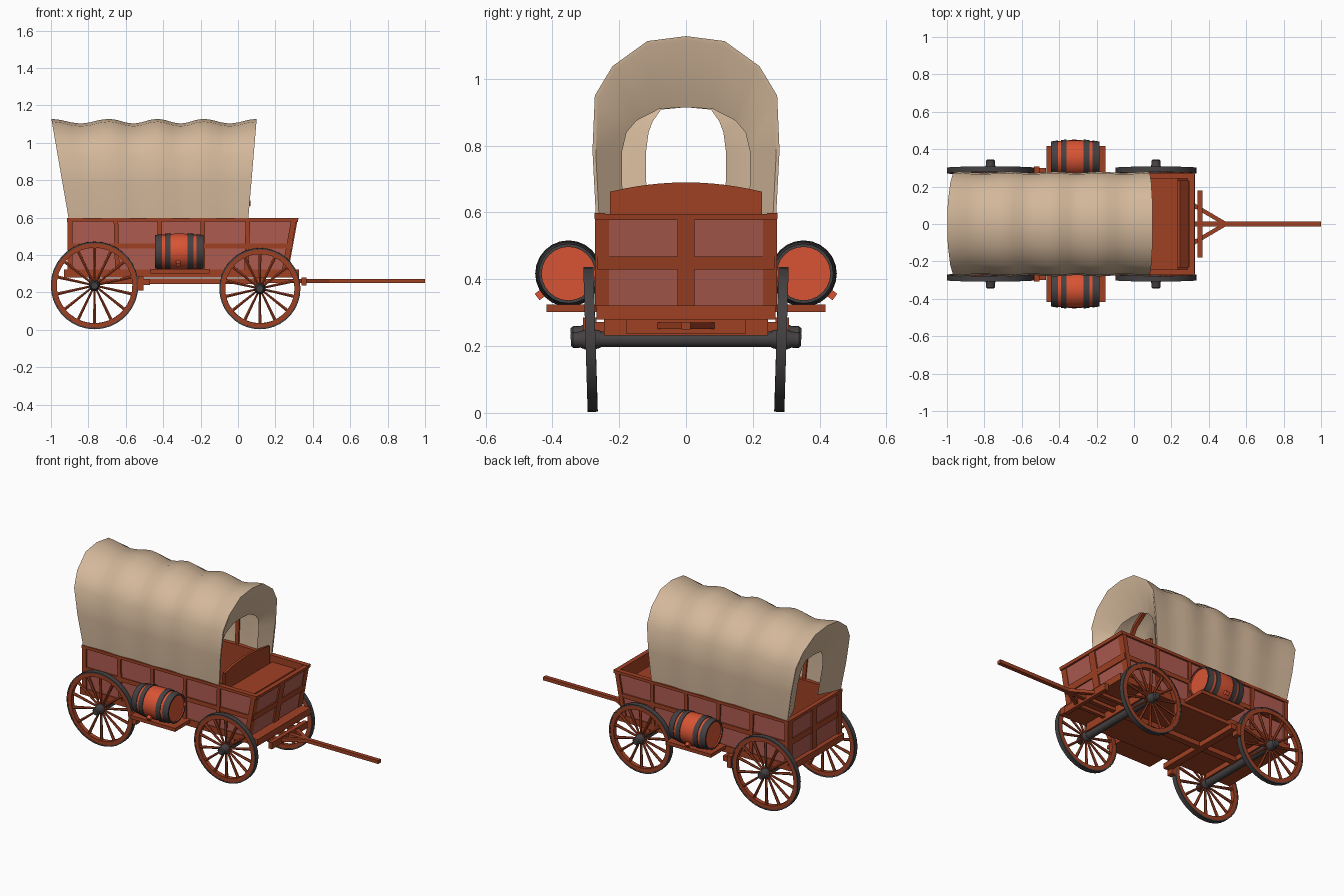
import bpy, bmesh, math
from mathutils import Matrix, Vector

if "Cube" in bpy.data.objects:
    bpy.data.objects.remove(bpy.data.objects["Cube"])


def material(name, rgb):
    m = bpy.data.materials.new(name)
    m.diffuse_color = (*rgb, 1)
    m.use_nodes = True
    m.node_tree.nodes["Principled BSDF"].inputs["Base Color"].default_value = m.diffuse_color
    return m


WOOD = material("brown wood", (0.35, 0.052, 0.017))
PANEL = material("faded red panel", (0.42, 0.105, 0.08))
BARREL = material("orange barrel wood", (0.69, 0.088, 0.034))
IRON = material("dark iron", (0.06, 0.053, 0.056))
CLOTH = material("tan canvas", (0.65, 0.475, 0.325))


def finish(name, bm, mat, M=None):
    bmesh.ops.remove_doubles(bm, verts=bm.verts, dist=1e-5)
    bmesh.ops.recalc_face_normals(bm, faces=bm.faces)
    for f in bm.faces:
        f.smooth = True
    for e in bm.edges:
        e.smooth = len(e.link_faces) == 2 and e.calc_face_angle() < 0.6
    if M is not None:
        bm.transform(M)
    me = bpy.data.meshes.new(name)
    bm.to_mesh(me)
    bm.free()
    me.materials.append(mat)
    ob = bpy.data.objects.new(name, me)
    bpy.context.collection.objects.link(ob)
    return ob


def skin(name, rings, mat, M=None):
    """Faces between successive rows of points."""
    bm = bmesh.new()
    rows = [[bm.verts.new(p) for p in r] for r in rings]
    for a, b in zip(rows, rows[1:]):
        for i in range(len(a) - 1):
            bm.faces.new((a[i], a[i + 1], b[i + 1], b[i]))
    bmesh.ops.dissolve_degenerate(bm, edges=bm.edges, dist=1e-6)
    return finish(name, bm, mat, M)


def lathe(name, prof, segs, mat, M):
    """Turn (radius, position) points about the local y axis."""
    ang = [2 * math.pi * i / segs for i in range(segs)] + [0]
    return skin(name, [[(r * math.cos(a), t, r * math.sin(a)) for a in ang] for r, t in prof], mat, M)


def band(name, r0, r1, t0, t1, segs, mat, M):
    lathe(name, [(r0, t0), (r1, t0), (r1, t1), (r0, t1), (r0, t0)], segs, mat, M)


def prism(name, pts, y0, y1, mat):
    """Extrude an x-z outline from y0 to y1."""
    bm = bmesh.new()
    a = [bm.verts.new((x, y0, z)) for x, z in pts]
    b = [bm.verts.new((x, y1, z)) for x, z in pts]
    bm.faces.new(a)
    bm.faces.new(b[::-1])
    for i in range(len(a)):
        j = (i + 1) % len(a)
        bm.faces.new((a[i], b[i], b[j], a[j]))
    return finish(name, bm, mat)


def box(name, x0, x1, y0, y1, z0, z1, mat=WOOD):
    return prism(name, [(x0, z0), (x1, z0), (x1, z1), (x0, z1)], y0, y1, mat)


def beam(name, p, q, w, h, mat=WOOD):
    p, q = Vector(p), Vector(q)
    d = q - p
    bm = bmesh.new()
    bmesh.ops.create_cube(bm, size=1)
    M = Matrix.Translation((p + q) / 2) @ d.to_track_quat('X', 'Z').to_matrix().to_4x4()
    return finish(name, bm, mat, M @ Matrix.Diagonal((d.length, w, h, 1)))


def front_x(z):
    return 0.26 + 0.05 * (z - 0.32) / 0.275


# Wagon bed: floor, side walls with panels, rails and posts
box("floor", -0.93, 0.325, -0.268, 0.268, 0.28, 0.322)
for s in (-1, 1):
    def side(name, x0, z0, z1, ya, yb, mat, over=0.0):
        prism(name, [(x0, z0), (front_x(z0) + over, z0), (front_x(z1) + over, z1), (x0, z1)], s * ya, s * yb, mat)
    side("side_wall", -0.9, 0.32, 0.59, 0.245, 0.256, WOOD)
    side("side_panel", -0.9, 0.32, 0.585, 0.256, 0.262, PANEL)
    side("top_rail", -0.915, 0.58, 0.598, 0.243, 0.274, WOOD, 0.012)
    side("middle_rail", -0.905, 0.435, 0.462, 0.26, 0.27, WOOD)
    for x, lean in ((-0.9, 0), (-0.645, -0.008), (-0.415, -0.003), (-0.19, 0.003), (0.045, 0.008)):
        prism("side_post", [(x - 0.012, 0.31), (x + 0.012, 0.31), (x + 0.012 + lean, 0.592),
                            (x - 0.012 + lean, 0.592)], s * 0.258, s * 0.272, WOOD)
    prism("front_corner_post", [(0.235, 0.32), (0.264, 0.32), (0.314, 0.592), (0.285, 0.592)],
          s * 0.23, s * 0.272, WOOD)
    box("rear_corner_post", -0.912, -0.885, s * 0.23, s * 0.272, 0.32, 0.592)

# End walls: slanted front and upright tailgate
for label, edge, d in (("front", front_x, 1), ("rear", lambda z: -0.9, -1)):
    def strip(name, z0, z1, a, b, y0, y1, mat):
        prism(label + name, [(edge(z0) + d * a, z0), (edge(z0) + d * b, z0),
                             (edge(z1) + d * b, z1), (edge(z1) + d * a, z1)], y0, y1, mat)
    strip("_wall", 0.32, 0.59, -0.014, -0.004, -0.25, 0.25, WOOD)
    strip("_panel", 0.32, 0.585, -0.004, 0.001, -0.25, 0.25, PANEL)
    strip("_top_rail", 0.577, 0.596, -0.016, 0.013, -0.272, 0.272, WOOD)
    strip("_middle_rail", 0.43, 0.468, 0, 0.009, -0.265, 0.265, WOOD)
    strip("_centre_post", 0.32, 0.58, 0, 0.01, -0.025, 0.025, WOOD)

# Seat with arched backrest
box("seat", 0.07, 0.235, -0.245, 0.245, 0.535, 0.555)
box("seat_riser", 0.09, 0.105, -0.245, 0.245, 0.32, 0.535)
arch = [(y, 0.69 - 0.028 * (y / 0.228) ** 2) for y in [0.228 * (i / 6 - 1) for i in range(13)]]
skin("seat_back", [[(0.05, y, 0.54) for y, z in arch], [(0.068, y, 0.54) for y, z in arch],
                   [(0.068, y, z) for y, z in arch], [(0.052, y, z) for y, z in arch],
                   [(0.05, y, 0.54) for y, z in arch]], WOOD)


# Canvas cover: half outline mirrored, sagging between the bows
def mirrored(half):
    return [(-y, z) for y, z in half] + [(y, z) for y, z in half[-2::-1]]


OUT = mirrored([(0.27, 0.592), (0.28, 0.785), (0.273, 0.95), (0.22, 1.038), (0.116, 1.113), (0, 1.128)])
FRONT_HOLE = mirrored([(0.19, 0.6), (0.192, 0.78), (0.178, 0.84), (0.148, 0.875), (0.08, 0.91), (0, 0.915)])
REAR_HOLE = mirrored([(0.118, 0.6), (0.12, 0.78), (0.112, 0.84), (0.1, 0.872), (0.075, 0.908), (0, 0.915)])
BOWS = [(-0.905, -0.998), (-0.65, -0.69), (-0.418, -0.43), (-0.19, -0.185), (0.055, 0.1)]


def ring(xb, xt, outline=OUT, ky=1.0, kz=1.0, dx=0.0):
    pts = [(y * ky, 0.592 + (z - 0.592) * kz) for y, z in outline]
    return [(xb + (xt - xb) * (z - 0.592) / 0.536 + dx, y, z) for y, z in pts]


rows = [ring(*BOWS[0], REAR_HOLE, dx=0.06), ring(*BOWS[0], ky=0.965, kz=0.975)]
STEPS = 6
for (b0, t0), (b1, t1) in zip(BOWS, BOWS[1:]):
    for i in range(STEPS):
        u = i / STEPS
        sag = math.sin(math.pi * u) ** 2
        rows.append(ring(b0 + (b1 - b0) * u, t0 + (t1 - t0) * u, ky=1 - 0.025 * sag, kz=1 - 0.048 * sag))
rows += [ring(*BOWS[-1]), ring(*BOWS[-1], ky=0.965, kz=0.975), ring(*BOWS[-1], FRONT_HOLE, dx=-0.06)]
skin("canvas_cover", rows, CLOTH)
for b in BOWS[1:4]:
    corners = ((0.985, -0.012), (0.985, 0.012), (0.95, 0.012), (0.95, -0.012), (0.985, -0.012))
    skin("canvas_bow", [ring(*b, ky=k, kz=k, dx=dx) for k, dx in corners], WOOD)

# Wheels, axles and bolsters
for label, x, R in (("rear", -0.767, 0.234), ("front", 0.117, 0.217)):
    zc = R + 0.003
    lathe(label + "_axle", [(0, -0.29), (0.023, -0.29), (0.023, 0.29), (0, 0.29)], 16, IRON,
          Matrix.Translation((x, 0, zc)))
    box(label + "_bolster", x - 0.03, x + 0.03, -0.245, 0.245, zc + 0.012, 0.285)
    for s in (-1, 1):
        M = Matrix.Translation((x, s * 0.286, zc)) @ Matrix.Rotation(-s * 0.03, 4, 'X')
        band(label + "_tyre", R - 0.008, R, -0.015, 0.015, 36, IRON, M)
        band(label + "_wheel_rim", R - 0.032, R - 0.006, -0.0135, 0.0135, 36, WOOD, M)
        lathe(label + "_hub", [(0, -s * 0.03), (0.026, -s * 0.03), (0.03, -s * 0.012), (0.03, s * 0.016),
                               (0.024, s * 0.03), (0.024, s * 0.052), (0.018, s * 0.059), (0, s * 0.059)], 16, IRON, M)
        bm = bmesh.new()
        for i in range(14):
            L = R - 0.045
            S = Matrix.Rotation(2 * math.pi * i / 14, 4, 'Y') @ Matrix.Translation((0, 0, 0.02 + L / 2))
            bmesh.ops.create_cone(bm, cap_ends=True, segments=6, radius1=0.006, radius2=0.0095, depth=L, matrix=S)
        finish(label + "_spokes", bm, WOOD, M)

# Undercarriage: reach pole, brake beam and blocks
box("reach_pole", -0.77, 0.12, -0.02, 0.02, 0.245, 0.275)
box("brake_beam", -0.515, -0.47, -0.3, 0.3, 0.24, 0.272)
for s in (-1, 1):
    box("brake_block", -0.535, -0.505, s * 0.268, s * 0.308, 0.21, 0.285)

# Tongue with crossbar and braces
box("tongue", 0.1, 1.0, -0.013, 0.013, 0.25, 0.272)
box("tongue_crossbar", 0.34, 0.366, -0.18, 0.18, 0.238, 0.28)
for s in (-1, 1):
    beam("tongue_brace", (0.49, 0, 0.261), (0.32, s * 0.1, 0.261), 0.022, 0.02)
    beam("tongue_hound", (0.34, s * 0.09, 0.261), (0.12, s * 0.09, 0.261), 0.022, 0.02)

# Barrels on side shelves
for s in (-1, 1):
    box("barrel_shelf", -0.468, -0.152, s * 0.25, s * 0.418, 0.302, 0.324)
    M = Matrix.Translation((-0.315, s * 0.352, 0.417)) @ Matrix.Rotation(-math.pi / 2, 4, 'Z')

    def stave(t):
        return 0.097 - 0.012 * (t / 0.13) ** 2
    ts = [-0.126 + 0.252 * i / 10 for i in range(11)]
    lathe("barrel", [(0, -0.122), (0.08, -0.122), (0.08, -0.13)] + [(stave(t), t) for t in ts]
          + [(0.08, 0.13), (0.08, 0.122), (0, 0.122)], 24, BARREL, M)
    for t0, t1 in ((-0.13, -0.092), (-0.076, -0.046), (0.046, 0.076), (0.092, 0.13)):
        a, b = stave(t0), stave(t1)
        lathe("barrel_hoop", [(a - 0.005, t0), (a + 0.004, t0), (b + 0.004, t1), (b - 0.005, t1),
                              (a - 0.005, t0)], 24, IRON, M)
    P = Vector((-0.32, s * 0.352, 0.417))
    D = Vector((0, s * 0.8, -0.6))
    beam("barrel_bung", P + D * 0.08, P + D * 0.117, 0.024, 0.024, BARREL)
